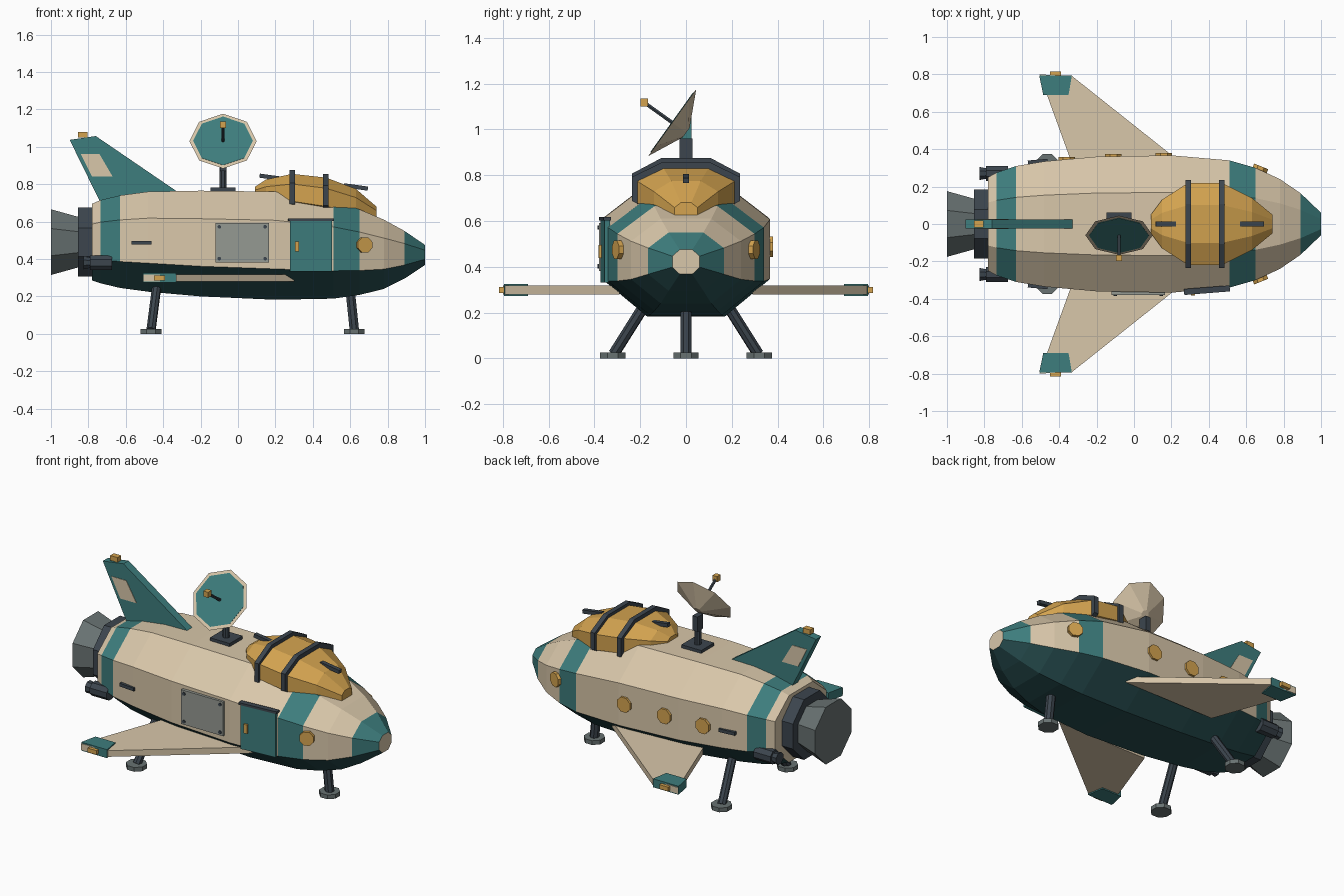
import bpy, bmesh
from math import pi, radians
from mathutils import Vector, Matrix

if "Cube" in bpy.data.objects:
    bpy.data.objects.remove(bpy.data.objects["Cube"])


def material(name, r, g, b):
    m = bpy.data.materials.new(name)
    m.diffuse_color = (r, g, b, 1)
    m.use_nodes = True
    m.node_tree.nodes["Principled BSDF"].inputs["Base Color"].default_value = m.diffuse_color
    return m


CREAM = material("cream", .69, .57, .40)
TEAL = material("teal", .047, .205, .205)
BELLY = material("dark_teal", .02, .075, .08)
GOLD = material("amber", .66, .37, .08)
DARK = material("dark_grey", .045, .06, .076)
GREY = material("mid_grey", .14, .17, .17)
PLATE = material("plate_grey", .30, .32, .29)


def finish(name, bm, *mats):
    bmesh.ops.recalc_face_normals(bm, faces=bm.faces)
    me = bpy.data.meshes.new(name)
    bm.to_mesh(me)
    bm.free()
    for m in mats:
        me.materials.append(m)
    ob = bpy.data.objects.new(name, me)
    bpy.context.collection.objects.link(ob)
    return ob


def loft(name, stations, mats, pick=lambda i, j: 0, a=.46):
    """Octagonal sections along x; station = (x, z_top, z_bottom, half_width)."""
    bm = bmesh.new()
    rings = []
    for x, zt, zb, w in stations:
        zu, zl = zb + .735 * (zt - zb), zb + .285 * (zt - zb)
        half = [(a * w, zt), (w, zu), (w, zl), (a * w, zb)]
        pts = half + [(-y, z) for y, z in reversed(half)]
        rings.append([bm.verts.new((x, y, z)) for y, z in pts])
    for i, (p, q) in enumerate(zip(rings, rings[1:])):
        for j in range(8):
            k = (j + 1) % 8
            bm.faces.new((p[j], p[k], q[k], q[j])).material_index = pick(i, j)
    bm.faces.new(rings[0])
    bm.faces.new(rings[-1])
    return finish(name, bm, *mats)


def box(name, loc, size, mat, rot=(0, 0, 0)):
    bm = bmesh.new()
    bmesh.ops.create_cube(bm, size=1)
    bmesh.ops.scale(bm, vec=size, verts=bm.verts)
    ob = finish(name, bm, mat)
    ob.location, ob.rotation_euler = loc, rot
    return ob


def rod(name, p, q, r1, mat, r2=None, sides=8):
    """Faceted cylinder or cone from p to q."""
    p, q = Vector(p), Vector(q)
    d = q - p
    bm = bmesh.new()
    bmesh.ops.create_cone(bm, cap_ends=True, segments=sides, radius1=r1,
                          radius2=r1 if r2 is None else r2, depth=d.length)
    bmesh.ops.rotate(bm, matrix=Matrix.Rotation(pi / sides, 3, 'Z'), verts=bm.verts)
    ob = finish(name, bm, mat)
    ob.location = (p + q) / 2
    ob.rotation_euler = d.to_track_quat('Z', 'Y').to_euler()
    return ob


def prism(name, pts, axis, lo, hi, mat):
    """Extrude a 2D outline: axis 'y' takes (x, z) points, axis 'z' takes (x, y)."""
    bm = bmesh.new()
    place = (lambda u, v, t: (u, t, v)) if axis == 'y' else (lambda u, v, t: (u, v, t))
    a, b = ([bm.verts.new(place(u, v, t)) for u, v in pts] for t in (lo, hi))
    bm.faces.new(a)
    bm.faces.new(b)
    for i in range(len(pts)):
        k = (i + 1) % len(pts)
        bm.faces.new((a[i], a[k], b[k], b[i]))
    return finish(name, bm, mat)


# Hull with teal bands and dark belly
hull = [(-.78, .695, .285, .25), (-.735, .715, .27, .275), (-.63, .74, .245, .31),
        (-.48, .76, .225, .335), (-.2, .765, .2, .36), (.2, .76, .182, .367),
        (.51, .71, .188, .34), (.65, .665, .208, .30), (.78, .61, .24, .24),
        (.89, .55, .295, .165), (1.0, .475, .368, .06)]
loft("hull", hull, (CREAM, TEAL, BELLY),
     lambda i, j: 2 if j in (2, 3, 4) else 1 if i in (1, 6, 9) else 0)

# Canopy, its two frames and grab handles
loft("canopy", [(.09, .785, .72, .05), (.15, .825, .68, .13), (.29, .855, .65, .22),
                (.47, .835, .62, .22), (.63, .775, .6, .14), (.74, .68, .6, .05)], (GOLD,))
for i, (x, z) in enumerate([(.29, .875), (.47, .855)]):
    loft(f"canopy_frame_{i}", [(x - .015, z, .62, .235), (x + .015, z, .62, .235)], (DARK,))
box("rear_canopy_handle", (.17, 0, .838), (.11, .025, .022), DARK, (0, radians(8), 0))
box("front_canopy_handle", (.63, 0, .785), (.13, .025, .022), DARK, (0, radians(8), 0))

# Tail fin with side panel and light
prism("tail_fin", [(-.9, 1.037), (-.76, 1.057), (-.31, .75), (-.6, .7), (-.73, .69)],
      'y', -.025, .025, TEAL)
prism("fin_panel", [(-.84, .96), (-.74, .96), (-.67, .84), (-.78, .84)],
      'y', -.028, .028, CREAM)
box("fin_light", (-.83, 0, 1.065), (.05, .035, .03), GOLD)

# Engine
rod("engine_collar", (-.70, 0, .49), (-.855, 0, .49), .2, DARK)
rod("engine_nozzle", (-.85, 0, .49), (-1, 0, .49), .145, GREY, .19)

# Paired parts on both sides
for s, side in ((1, "left"), (-1, "right")):
    prism(side + "_wing", [(.30, s * .29), (-.33, s * .79), (-.505, s * .8), (-.32, s * .29)],
          'z', .28, .318, CREAM)
    prism(side + "_wing_tip", [(-.485, s * .69), (-.35, s * .69), (-.332, s * .795), (-.507, s * .795)],
          'z', .273, .325, TEAL)
    box(side + "_wing_light", (-.42, s * .805, .299), (.06, .022, .026), GOLD)
    rod(side + "_thruster", (-.675, s * .27, .38), (-.79, s * .27, .38), .043, DARK)
    rod(side + "_thruster_tip", (-.79, s * .27, .38), (-.825, s * .27, .38), .03, DARK, .038)
    rod(side + "_rear_leg", (-.435, s * .17, .25), (-.465, s * .315, .02), .025, DARK)
    rod(side + "_rear_foot", (-.465, s * .32, 0), (-.465, s * .32, .026), .06, GREY)
    rod(side + "_nose_porthole", (.665, s * .27, .475), (.68, s * .308, .475), .044, GOLD)
    box(side + "_vent", (-.515, s * .333, .487), (.105, .022, .02), DARK, (0, 0, s * radians(5)))

# Front leg
rod("front_leg", (.60, 0, .23), (.622, 0, .02), .027, DARK)
rod("front_foot", (.622, 0, 0), (.622, 0, .026), .06, GREY)

# Portholes on the left side
for i, (x, y) in enumerate([(-.36, .347), (-.11, .363), (.16, .367)]):
    rod(f"left_porthole_{i}", (x, y - .03, .487), (x, y + .012, .487), .048, GOLD)

# Door, ledge and handle on the right side
tilt = radians(4.5)
box("door", (.39, -.352, .47), (.225, .024, .275), TEAL, (0, 0, tilt))
box("door_ledge", (.39, -.354, .61), (.245, .032, .014), DARK, (0, 0, tilt))
box("door_handle", (.315, -.372, .467), (.022, .02, .055), GOLD, (0, 0, tilt))

# Service panel with bolts
box("service_panel", (.022, -.369, .487), (.285, .022, .21), PLATE)
for x in (-.1, .145):
    for z in (.402, .572):
        rod("panel_bolt", (x, -.375, z), (x, -.386, z), .01, DARK)

# Dish antenna
n = Vector((0, -.81, .58)).normalized()
c = Vector((-.08, -.06, 1.03))
box("dish_base", (-.08, 0, .772), (.135, .125, .02), DARK)
rod("dish_post", (-.08, 0, .77), (-.08, 0, .96), .02, DARK)
box("dish_mount", (-.08, 0, .915), (.035, .055, .09), DARK)
for ob in (rod("dish_shell", c - n * .075, c, .025, CREAM, .18),
           rod("dish_face", c - n * .01, c + n * .003, .155, TEAL, .16)):
    # turn the octagon so a corner points up
    ob.data.transform(Matrix.Rotation(pi / 8, 4, 'Z'))
rod("dish_feed", c, c + n * .14, .009, DARK, sides=6)
box("dish_receiver", c + n * .15, (.032, .034, .034), GOLD)
